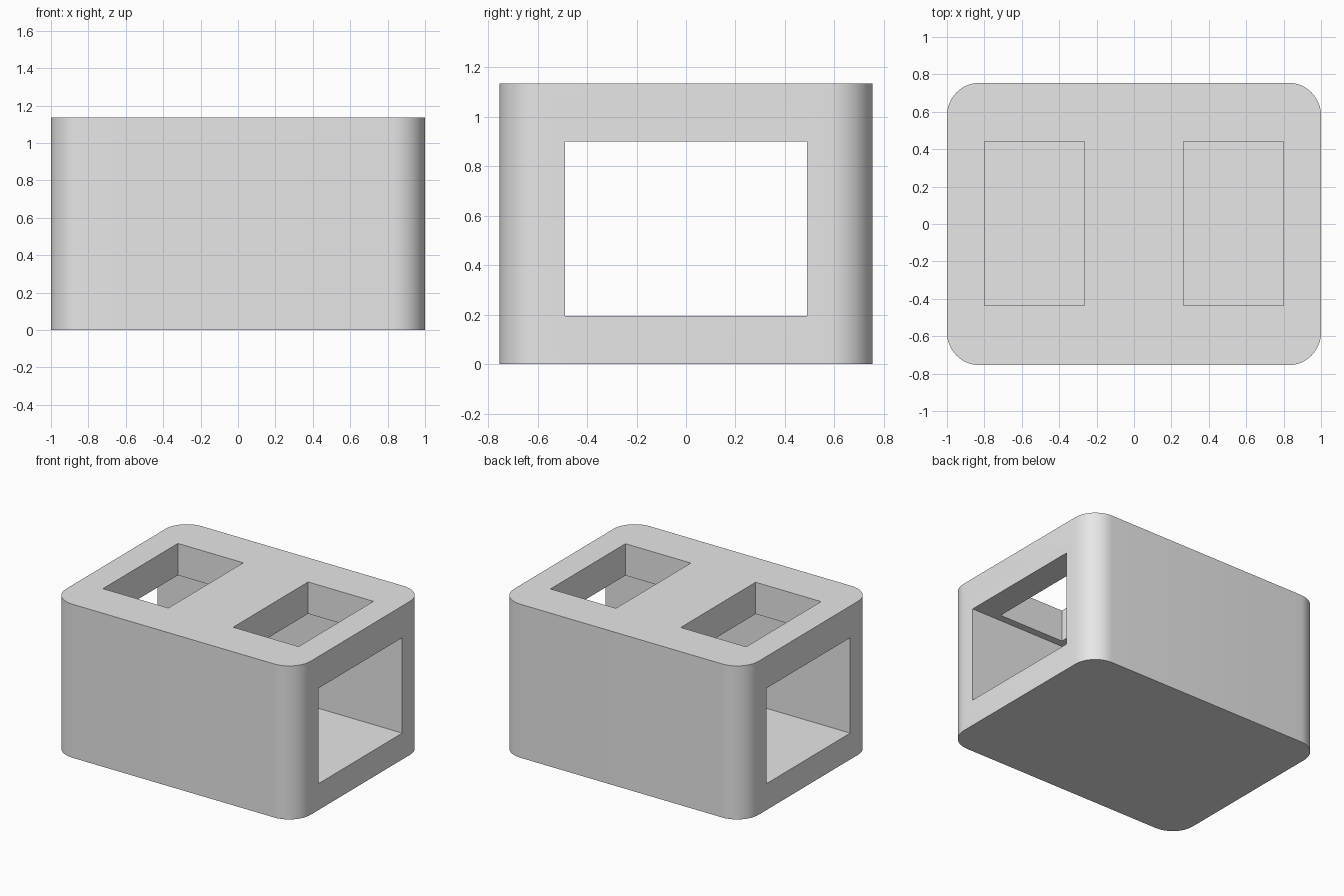
import bpy, bmesh, math

default = bpy.data.objects.get("Cube")
if default:
    bpy.data.objects.remove(default, do_unlink=True)

HALF_X, HALF_Y, HEIGHT, RADIUS = 1.0, 0.755, 1.135, 0.175
TUNNEL_FLOOR, TUNNEL_ROOF = 0.195, 0.9

grey = bpy.data.materials.new("light_grey")
grey.use_nodes = True
grey.diffuse_color = (0.8, 0.8, 0.8, 1)
grey.node_tree.nodes["Principled BSDF"].inputs["Base Color"].default_value = (0.8, 0.8, 0.8, 1)


def box(name, low, high, corner_radius=0):
    """Box between two corners, optionally with rounded upright edges."""
    bm = bmesh.new()
    bmesh.ops.create_cube(bm, size=1)
    for v in bm.verts:
        v.co = [(a + b) / 2 + c * (b - a) for a, b, c in zip(low, high, v.co)]
    if corner_radius:
        upright = [e for e in bm.edges
                   if abs(e.verts[0].co.z - e.verts[1].co.z) > 0.1]
        bmesh.ops.bevel(bm, geom=upright, offset=corner_radius, segments=12,
                        profile=0.5, affect='EDGES')
    mesh = bpy.data.meshes.new(name)
    bm.to_mesh(mesh)
    bm.free()
    mesh.materials.append(grey)
    obj = bpy.data.objects.new(name, mesh)
    bpy.context.collection.objects.link(obj)
    return obj


# Solid block with rounded upright corners
body = box("block_body", (-HALF_X, -HALF_Y, 0), (HALF_X, HALF_Y, HEIGHT), RADIUS)

# Tunnel from side to side, and two openings in the roof
cutters = [box("tunnel_cutter", (-1.2, -0.49, TUNNEL_FLOOR), (1.2, 0.49, TUNNEL_ROOF))]
for side, x0, x1 in (("right", -0.8, -0.265), ("left", 0.265, 0.8)):
    cutters.append(box(side + "_roof_cutter", (x0, -0.435, 0.6), (x1, 0.44, 1.4)))

bpy.ops.object.select_all(action='DESELECT')
body.select_set(True)
bpy.context.view_layer.objects.active = body
for cutter in cutters:
    cutter.hide_render = True
    cut = body.modifiers.new(cutter.name, 'BOOLEAN')
    cut.operation = 'DIFFERENCE'
    cut.solver = 'EXACT'
    cut.object = cutter
    bpy.ops.object.modifier_apply(modifier=cut.name)
    bpy.data.objects.remove(cutter, do_unlink=True)

# Smooth corners, crisp edges
bpy.ops.object.shade_smooth_by_angle(angle=math.radians(30))
